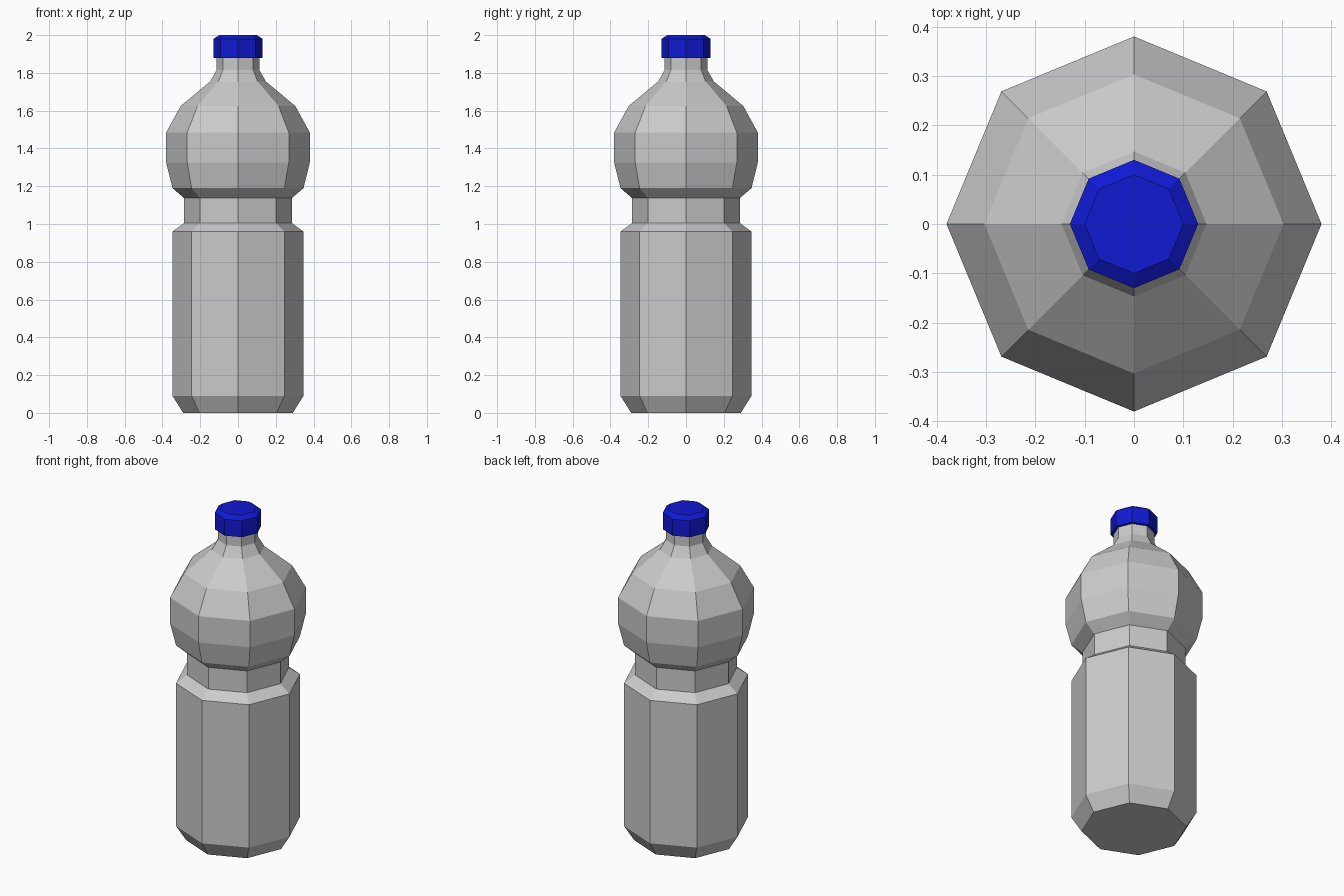
import bpy, bmesh
from math import cos, sin, tau

if "Cube" in bpy.data.objects:
    bpy.data.objects.remove(bpy.data.objects["Cube"])

SIDES = 8


def lathe(name, profile, cap_top=True):
    """Spin a (radius, z) profile into a flat-shaded eight-sided solid."""
    bm = bmesh.new()
    rings = [[bm.verts.new((r * cos(tau * i / SIDES), r * sin(tau * i / SIDES), z))
              for i in range(SIDES)] for r, z in profile]
    for low, high in zip(rings, rings[1:]):
        for i in range(SIDES):
            j = (i + 1) % SIDES
            bm.faces.new((low[i], low[j], high[j], high[i]))
    bm.faces.new(rings[0][::-1])
    if cap_top:
        bm.faces.new(rings[-1])
    mesh = bpy.data.meshes.new(name)
    bm.to_mesh(mesh)
    bm.free()
    obj = bpy.data.objects.new(name, mesh)
    bpy.context.collection.objects.link(obj)
    return obj


# Bottle: straight lower body, grip groove, round shoulder, neck (closed by the cap)
lathe("bottle_body", [
    (0.29, 0.0), (0.347, 0.09), (0.347, 0.96),
    (0.285, 1.005), (0.285, 1.137),
    (0.347, 1.19), (0.38, 1.325), (0.38, 1.485), (0.303, 1.625),
    (0.147, 1.755), (0.113, 1.815), (0.113, 1.88),
], cap_top=False)

# Screw cap with bevelled top edge
cap = lathe("bottle_cap", [(0.13, 1.88), (0.13, 1.98), (0.10, 2.0)])
blue = bpy.data.materials.new("cap_blue")
blue.diffuse_color = (0.005, 0.01, 0.65, 1)
blue.use_nodes = True
blue.node_tree.nodes["Principled BSDF"].inputs["Base Color"].default_value = blue.diffuse_color
cap.data.materials.append(blue)
